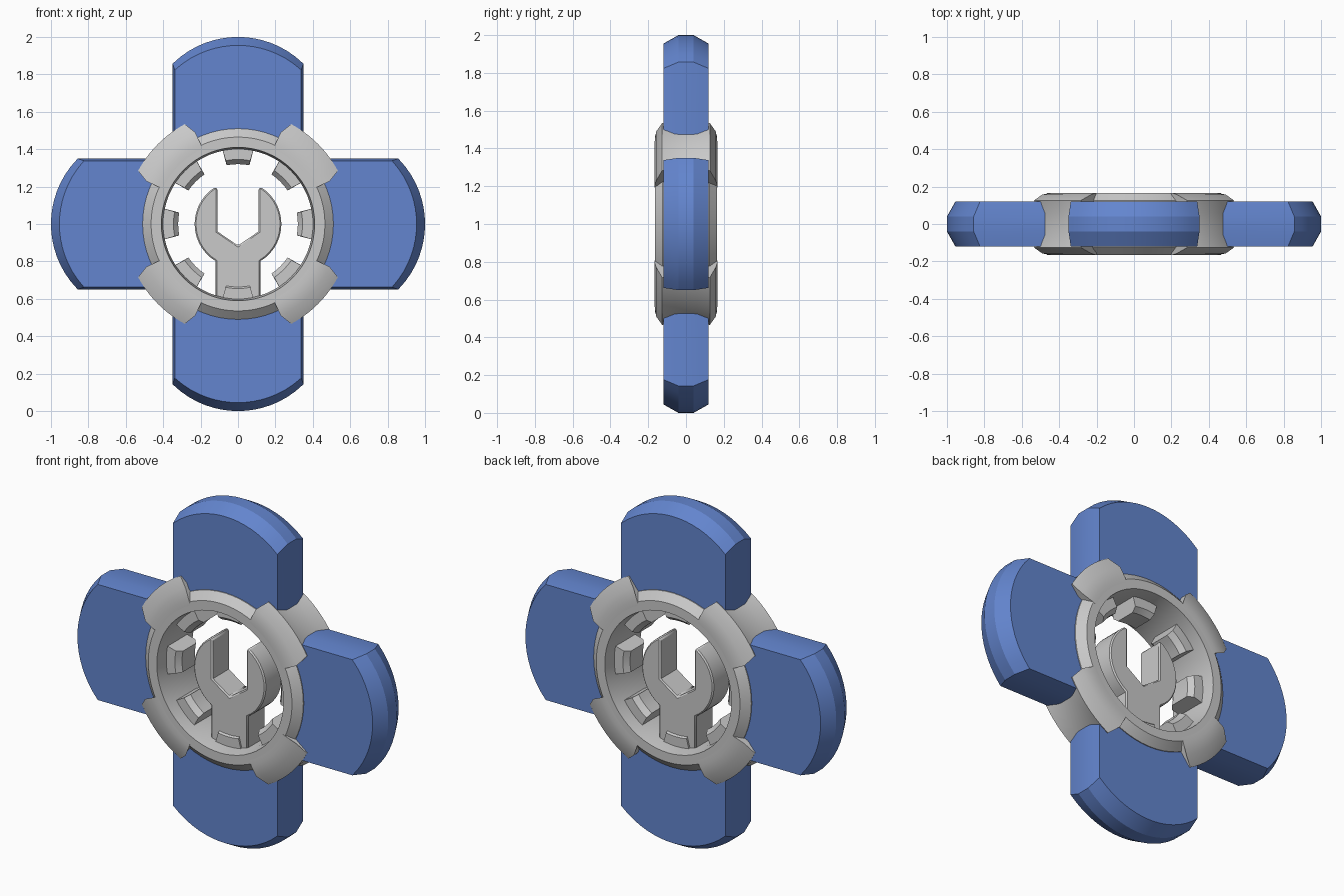
import bpy, bmesh
from math import sin, cos, radians, pi, sqrt

cube = bpy.data.objects.get("Cube")
if cube:
    bpy.data.objects.remove(cube, do_unlink=True)


def material(name, rgb):
    m = bpy.data.materials.new(name)
    m.use_nodes = True
    m.diffuse_color = (*rgb, 1)
    m.node_tree.nodes["Principled BSDF"].inputs["Base Color"].default_value = (*rgb, 1)
    return m


GREY = material("light_grey", (0.59, 0.59, 0.59))
BLUE = material("mid_blue", (0.125, 0.235, 0.62))
CENTRE = 1.0


def loft(name, sections, mat, cyclic=False, turn=0.0, smooth=30):
    """Skin closed sections of (x, y, z) points around the hub centre."""
    bm = bmesh.new()
    c, s = cos(turn), sin(turn)
    rows = [[bm.verts.new((x * c + z * s, y, z * c - x * s + CENTRE))
             for x, y, z in sec] for sec in sections]
    n = len(rows[0])
    for i in range(len(rows) if cyclic else len(rows) - 1):
        a, b = rows[i], rows[(i + 1) % len(rows)]
        for j in range(n):
            k = (j + 1) % n
            bm.faces.new((a[j], a[k], b[k], b[j]))
    if not cyclic:
        bm.faces.new(rows[0])
        bm.faces.new(rows[-1])
    bmesh.ops.recalc_face_normals(bm, faces=bm.faces)
    mesh = bpy.data.meshes.new(name)
    bm.to_mesh(mesh)
    bm.free()
    mesh.materials.append(mat)
    ob = bpy.data.objects.new(name, mesh)
    bpy.context.collection.objects.link(ob)
    bpy.ops.object.select_all(action="DESELECT")
    bpy.context.view_layer.objects.active = ob
    ob.select_set(True)
    bpy.ops.object.shade_smooth_by_angle(angle=radians(smooth))
    return ob


def mirrored(half):
    """Close a front-half profile with its back half."""
    return half + [(p[0], -p[1], *p[2:]) for p in reversed(half)]


def sector(name, half, steps, turn):
    """Revolved block; each profile point is (radius, y, half angle)."""
    prof = mirrored(half)
    secs = []
    for i in range(steps + 1):
        t = 2 * i / steps - 1
        secs.append([(r * sin(radians(w) * t), y, r * cos(radians(w) * t))
                     for r, y, w in prof])
    return loft(name, secs, GREY, turn=turn)


# Four blue paddles with bevelled round ends
def paddle_outline(y, half_width, top):
    radius = 0.5
    pts = [(-half_width, y, 0.43)]
    for i in range(17):
        x = half_width * (i / 8 - 1)
        pts.append((x, y, top - radius + sqrt(radius ** 2 - x * x)))
    return pts + [(half_width, y, 0.43)]


levels = [(-0.12, 0.338, 0.955), (-0.04, 0.35, 1.0), (0.04, 0.35, 1.0), (0.12, 0.338, 0.955)]
for i, side in enumerate(("top", "left", "bottom", "right")):
    loft(side + "_paddle", [paddle_outline(*lv) for lv in levels], BLUE,
         turn=i * pi / 2, smooth=15)

# Hub ring with bevelled outer rim
ring = mirrored([(0.40, -0.08), (0.41, -0.165), (0.465, -0.165), (0.51, -0.125)])
loft("hub_ring", [[(r * sin(a), y, r * cos(a)) for r, y in ring]
                  for a in (2 * pi * i / 64 for i in range(64))], GREY, cyclic=True)

# Four domed lobes between the paddles
lobe = [(0.43, -0.164, 19), (0.475, -0.167, 20), (0.54, -0.158, 20), (0.605, -0.126, 17),
        (0.59, -0.06, 17)]
for i in range(4):
    sector("hub_lobe", lobe, 10, pi / 4 + i * pi / 2)

# Eight inward teeth with sloped tips
tooth = [(0.43, -0.09, 12), (0.345, -0.09, 11), (0.32, -0.06, 11)]
for i in range(8):
    sector("inner_tooth", tooth, 4, i * pi / 4)

# Open-ended wrench standing in the hub
right = [(0, -0.115), (0.11, 0.04 - 0.08), (0.11, 0.19)]
for i in range(15):
    a = radians(58 - 117 * i / 14)
    right.append((0.232 * cos(a), 0.232 * sin(a)))
right += [(0.12, -0.43)]
outline = right + [(-x, z) for x, z in reversed(right[1:])]
wrench = loft("wrench", [[(x, y, z) for x, z in outline] for y in (-0.08, 0.08)], GREY)
bevel = wrench.modifiers.new("edge_bevel", "BEVEL")
bevel.width = 0.01
bevel.segments = 1
bevel.limit_method = "ANGLE"
bevel.angle_limit = radians(60)
